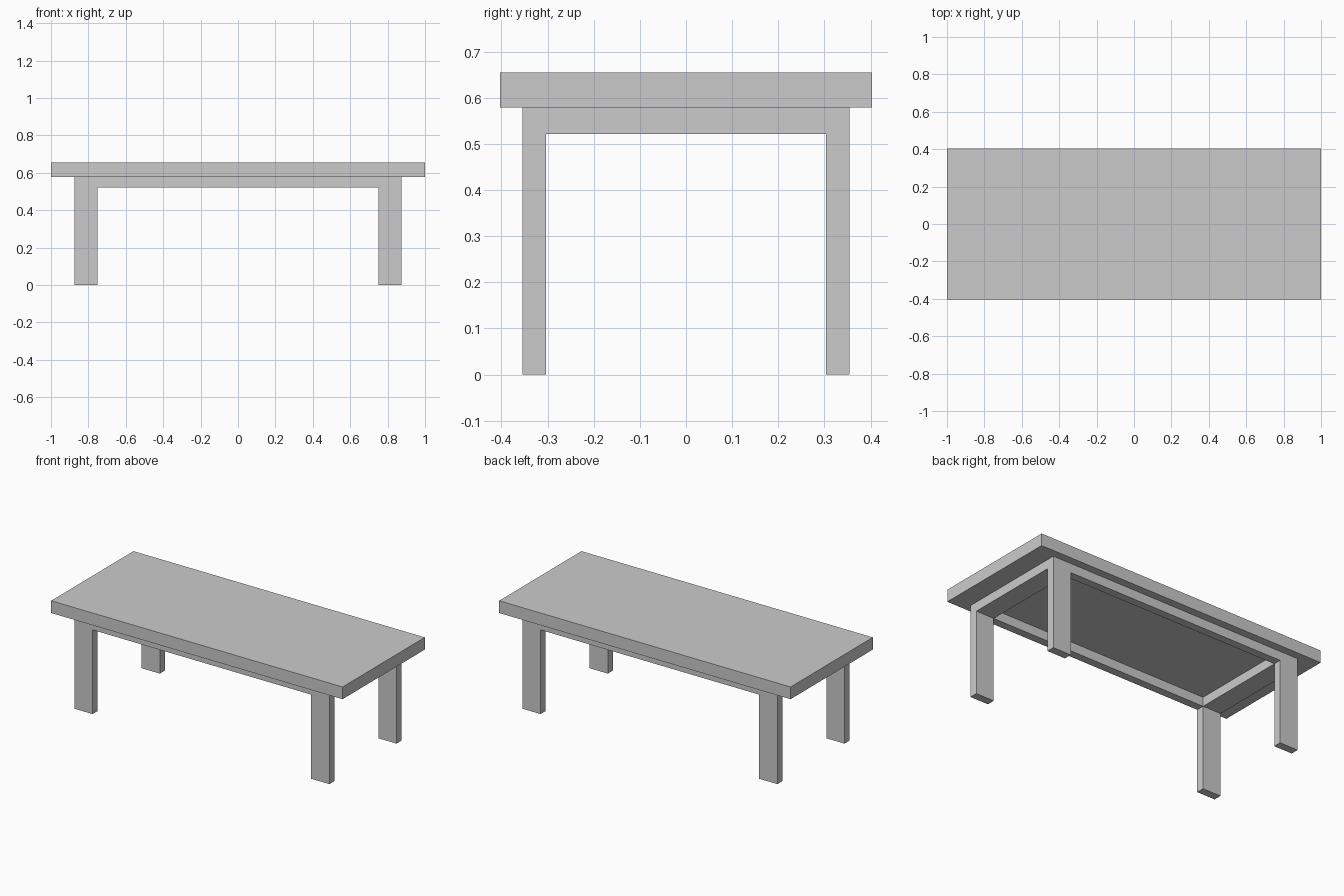
import bpy, bmesh
from mathutils import Vector

if "Cube" in bpy.data.objects:
    bpy.data.objects.remove(bpy.data.objects["Cube"])

TOP_Z, UNDER_Z, RAIL_Z = 0.655, 0.579, 0.522
XS = (-0.875, -0.75, 0.75, 0.875)       # outer and inner leg edges
YS = (-0.354, -0.304, 0.304, 0.354)


def finish(bm, name):
    bmesh.ops.recalc_face_normals(bm, faces=bm.faces[:])
    mesh = bpy.data.meshes.new(name)
    bm.to_mesh(mesh)
    bm.free()
    obj = bpy.data.objects.new(name, mesh)
    bpy.context.collection.objects.link(obj)
    return obj


def extrude_to(bm, faces, z):
    """Extrude the faces straight down to height z and return the new caps."""
    result = bmesh.ops.extrude_face_region(bm, geom=faces)["geom"]
    for v in result:
        if isinstance(v, bmesh.types.BMVert):
            v.co.z = z
    return [f for f in result if isinstance(f, bmesh.types.BMFace)]


# Tabletop slab
bm = bmesh.new()
bmesh.ops.create_cube(bm, size=1)
bmesh.ops.scale(bm, vec=(2.0, 0.806, TOP_Z - UNDER_Z), verts=bm.verts)
bmesh.ops.translate(bm, vec=(0, 0, (TOP_Z + UNDER_Z) / 2), verts=bm.verts)
finish(bm, "tabletop")

# Rail frame: a 3 x 3 plan without its middle cell, extruded to rail depth
bm = bmesh.new()
grid = [[bm.verts.new((x, y, UNDER_Z)) for y in YS] for x in XS]
ring = [bm.faces.new((grid[i][j], grid[i][j + 1], grid[i + 1][j + 1], grid[i + 1][j]))
        for i in range(3) for j in range(3) if (i, j) != (1, 1)]
caps = extrude_to(bm, ring, RAIL_Z)

# Legs: the four corner cells continue to the floor
corners = [f for f in caps
           if abs(f.calc_center_median().x) > 0.75 and abs(f.calc_center_median().y) > 0.304]
extrude_to(bm, corners, 0.0)
finish(bm, "rails_and_legs")
